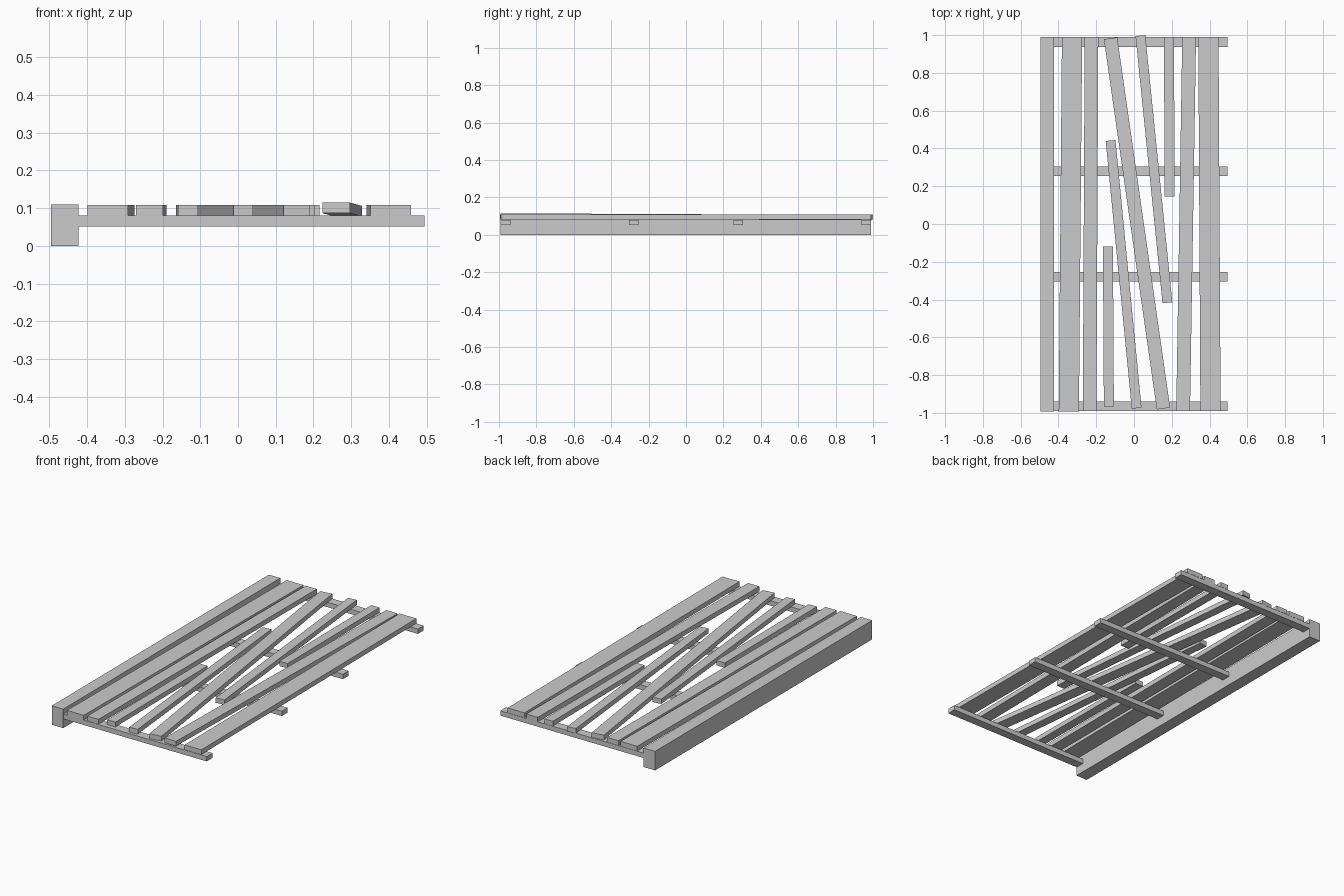
import bpy
from mathutils import Vector, Matrix


def bar(name, a, b, width, thick):
    """Rectangular bar whose centre line runs from a to b."""
    a, b = Vector(a), Vector(b)
    along = (b - a).normalized()
    side = along.cross(Vector((0, 0, 1))).normalized()
    up = side.cross(along)
    rot = Matrix((side, along, up)).transposed()
    bpy.ops.mesh.primitive_cube_add(size=1)
    ob = bpy.context.object
    ob.name = name
    ob.matrix_world = (Matrix.Translation((a + b) / 2) @ rot.to_4x4()
                       @ Matrix.Diagonal((width, (b - a).length, thick, 1)))
    return ob


# Heavy beam along the left edge
bar("side_beam", (-0.459, -0.993, 0.055), (-0.459, 0.99, 0.055), 0.073, 0.11)

# Cross battens below the planks
for i, y in enumerate((-0.965, -0.279, 0.279, 0.964)):
    bar(f"cross_batten_{i + 1}", (-0.423, y, 0.066), (0.494, y, 0.066), 0.052, 0.028)

# Planks: front x, y, back x, y, width
planks = [
    (-0.345, -0.993, -0.328, 0.990, 0.107),
    (-0.235, -0.990, -0.225, 0.990, 0.072),
    (0.156, -0.977, -0.124, 0.983, 0.071),
    (0.014, -0.975, -0.124, 0.442, 0.052),
    (-0.133, -0.967, -0.138, -0.119, 0.053),
    (0.177, -0.417, 0.034, 0.997, 0.052),
    (0.189, 0.145, 0.185, 0.990, 0.053),
    (0.405, -0.990, 0.394, 0.990, 0.107),
]
for i, (x0, y0, x1, y1, w) in enumerate(planks):
    bar(f"plank_{i + 1}", (x0, y0, 0.095), (x1, y1, 0.095), w, 0.028)

# Loose plank, raised slightly at the front end
bar("loose_plank", (0.260, -0.990, 0.101), (0.292, 0.990, 0.092), 0.073, 0.028)
